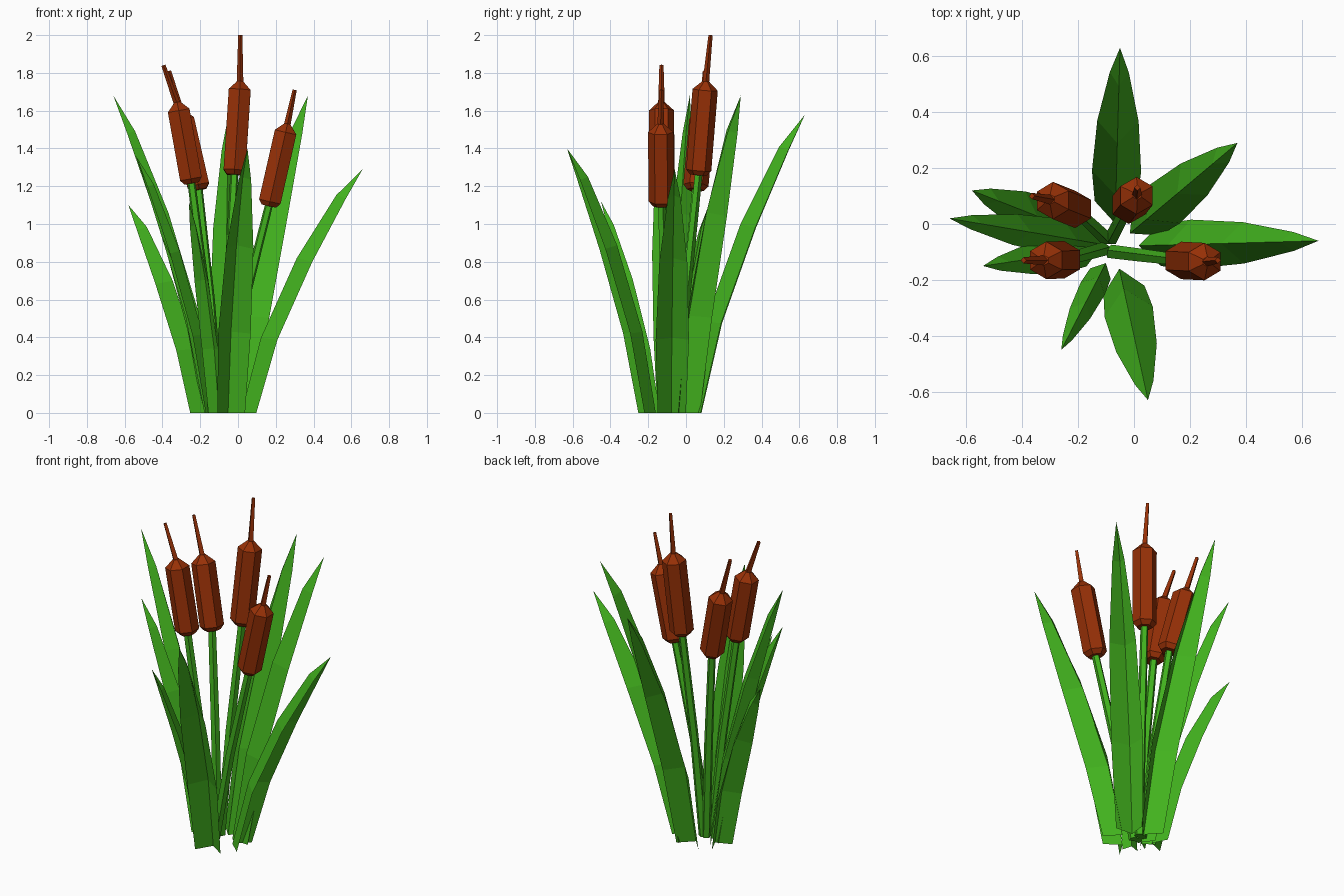
import bpy, math
from mathutils import Vector

if "Cube" in bpy.data.objects:
    bpy.data.objects.remove(bpy.data.objects["Cube"])


def material(name, rgb):
    m = bpy.data.materials.new(name)
    m.diffuse_color = (*rgb, 1.0)
    m.use_nodes = True
    m.node_tree.nodes["Principled BSDF"].inputs["Base Color"].default_value = m.diffuse_color
    return m


GREEN = material("leaf green", (0.055, 0.45, 0.013))
BROWN = material("seed brown", (0.31, 0.03, 0.002))
CENTRE = Vector((-0.07, -0.08, 0.0))


def add_mesh(name, verts, faces, mat):
    me = bpy.data.meshes.new(name)
    me.from_pydata([tuple(v) for v in verts], [], faces)
    me.materials.append(mat)
    ob = bpy.data.objects.new(name, me)
    bpy.context.collection.objects.link(ob)
    return ob


def tube(name, points, radii, sides, mat):
    """Faceted loft of rings along a path, capped at both ends."""
    verts, faces, n = [], [], len(points)
    for i, p in enumerate(points):
        d = (points[min(i + 1, n - 1)] - points[max(i - 1, 0)]).normalized()
        u = (Vector((1, 0, 0)) - d * d.x).normalized()
        w = d.cross(u)
        for k in range(sides):
            a = math.pi / 2 + 2 * math.pi * k / sides
            verts.append(p + (u * math.cos(a) + w * math.sin(a)) * radii[i])
    for i in range(n - 1):
        for k in range(sides):
            a, b = i * sides + k, i * sides + (k + 1) % sides
            faces.append((a, b, b + sides, a + sides))
    faces.append(tuple(reversed(range(sides))))
    faces.append(tuple(range((n - 1) * sides, n * sides)))
    return add_mesh(name, verts, faces, mat)


def leaf(name, tip, base_r, scale):
    """Thin blade leaning outward, folded along a crease that points inward."""
    tip = Vector(tip)
    out = Vector((tip.x - CENTRE.x, tip.y - CENTRE.y, 0))
    reach = out.length
    out.normalize()
    side = Vector((-out.y, out.x, 0))
    # height fraction, half width, fold depth
    rows = [(0, .075, .078), (.3, .088, .085), (.62, .074, .08), (.88, .034, .05)]
    verts, faces = [], []
    for t, w, d in rows:
        w, d = w * scale, d * scale
        r = base_r + (reach - base_r) * t ** 1.35
        edge = CENTRE + out * r + Vector((0, 0, tip.z * t))
        crease = edge - out * d + Vector((0, 0, d * 0.4 * t))
        verts += [edge - side * w, crease, edge + side * w]
    for i in range(len(rows) - 1):
        for k in (0, 1):
            a = i * 3 + k
            faces.append((a, a + 1, a + 4, a + 3))
    verts.append(tip)
    n = len(verts) - 1
    faces += [(n - 3, n - 2, n), (n - 2, n - 1, n)]
    return add_mesh(name, verts, faces, GREEN)


# Leaves: tip, distance of the foot from the centre, width factor
LEAVES = [((-.05, .63, 1.58), .16, 1), ((.37, .29, 1.68), .15, 1),
          ((.66, -.06, 1.29), .165, 1), ((.05, -.63, 1.40), .16, 1),
          ((-.26, -.45, 1.12), .11, .55), ((-.54, -.15, 1.36), .11, .75),
          ((-.66, .02, 1.68), .10, .75), ((-.58, .12, 1.10), .17, .9)]
for i, (tip, base_r, scale) in enumerate(LEAVES):
    leaf(f"leaf_{i + 1}", tip, base_r, scale)

# Cattails: stem foot, head bottom, head top, spike tip
CATTAILS = [
    ((-.08, -.05, .02), (-.02, .065, 1.26), (.012, .105, 1.755), (.012, .13, 2.0)),
    ((-.11, -.09, .02), (-.245, -.128, 1.215), (-.322, -.13, 1.645), (-.395, -.13, 1.84)),
    ((-.10, -.05, .02), (-.205, .05, 1.18), (-.30, .088, 1.595), (-.365, .10, 1.81)),
    ((-.08, -.10, .02), (.163, -.13, 1.095), (.262, -.135, 1.53), (.30, -.13, 1.71)),
]
for i, pts in enumerate(CATTAILS):
    foot, low, top, spike = map(Vector, pts)
    d = (top - low).normalized()
    # gently bent stem
    mid = (foot + low) / 2 + Vector(((low.x - foot.x) * -.06, (low.y - foot.y) * -.06, 0))
    tube(f"stem_{i + 1}", [foot, mid, low + d * .02], [.026, .025, .022], 5, GREEN)
    # six-sided seed head with short tapered ends
    tube(f"seed_head_{i + 1}", [low, low + d * .025, top - d * .045, top],
         [.045, .067, .067, .018], 6, BROWN)
    # spike on top
    tube(f"spike_{i + 1}", [top - d * .02, spike], [.018, .011], 4, BROWN)
